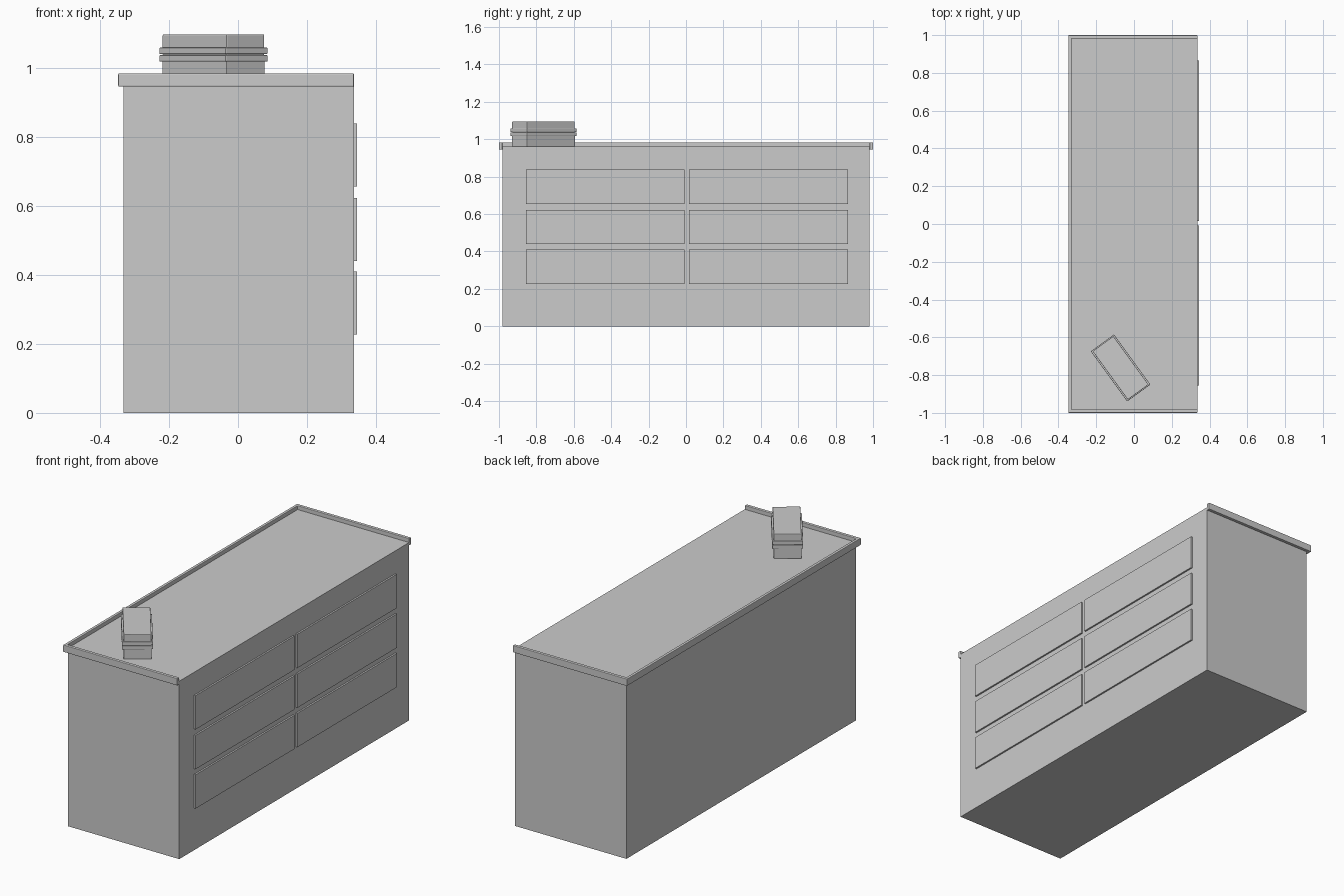
import bpy, bmesh, math
from mathutils import Matrix

if "Cube" in bpy.data.objects:
    bpy.data.objects.remove(bpy.data.objects["Cube"])


def prism(name, outline, z0, z1, bevel=0.0, place=None):
    """Extrude a flat outline from z0 to z1."""
    bm = bmesh.new()
    face = bm.faces.new([bm.verts.new((x, y, z0)) for x, y in outline])
    geo = bmesh.ops.extrude_face_region(bm, geom=[face])
    bmesh.ops.translate(bm, vec=(0, 0, z1 - z0),
                        verts=[v for v in geo["geom"] if isinstance(v, bmesh.types.BMVert)])
    bmesh.ops.recalc_face_normals(bm, faces=bm.faces)
    mesh = bpy.data.meshes.new(name)
    bm.to_mesh(mesh)
    bm.free()
    ob = bpy.data.objects.new(name, mesh)
    bpy.context.collection.objects.link(ob)
    if place:
        ob.matrix_world = place
    if bevel:
        mod = ob.modifiers.new("edge_bevel", 'BEVEL')
        mod.width, mod.segments = bevel, 2
    return ob


def rect(x0, x1, y0, y1):
    return [(x0, y0), (x1, y0), (x1, y1), (x0, y1)]


# Cabinet
TOP = 0.962
prism("cabinet_body", rect(-0.331, 0.336, -0.982, 0.982), 0, TOP)

# Raised rim around three sides, open at the drawer side
prism("countertop_rim", [(0.336, -1), (0.336, -0.982), (-0.331, -0.982), (-0.331, 0.982),
                         (0.336, 0.982), (0.336, 1), (-0.347, 1), (-0.347, -1)],
      0.945, 0.983, 0.003)

# Drawer fronts: three rows, two columns
for row, z in enumerate((0.227, 0.440, 0.655)):
    for col, (y0, y1) in enumerate(((-0.855, -0.009), (0.015, 0.865))):
        prism(f"drawer_front_{row}_{col}", rect(0.330, 0.345, y0, y1), z, z + 0.183)

# Small turned case on the countertop, with two lips around the seam
place = Matrix.Translation((-0.071, -0.762, 0)) @ Matrix.Rotation(math.radians(-54), 4, 'Z')


def case_part(name, length, width, z0, z1, bevel):
    a, b = length / 2, width / 2
    prism(name, rect(-a, a, -b, b), z0, z1, bevel, place)


case_part("case_base", 0.317, 0.136, TOP, 1.035, 0.002)
case_part("case_lid", 0.317, 0.136, 1.035, 1.096, 0.003)
case_part("case_lower_lip", 0.328, 0.152, 1.017, 1.036, 0.003)
case_part("case_upper_lip", 0.328, 0.152, 1.039, 1.058, 0.003)
